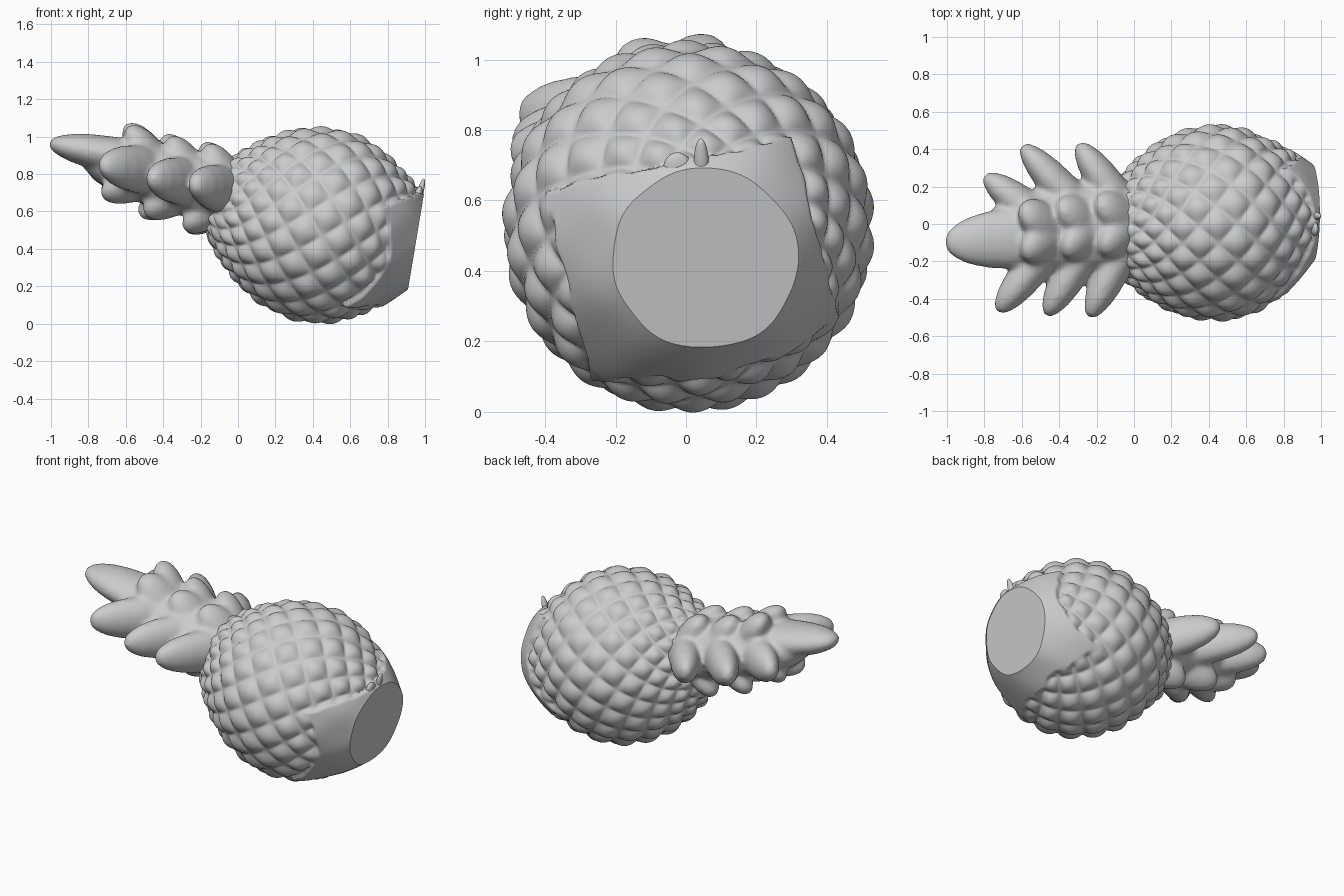
import bpy, bmesh
from math import sin, cos, pi, hypot
from mathutils import Vector as V

if "Cube" in bpy.data.objects:
    bpy.data.objects.remove(bpy.data.objects["Cube"])

# ---------- helpers ----------
def finish(name, bm, angle=1.05):
    bmesh.ops.recalc_face_normals(bm, faces=bm.faces)
    me = bpy.data.meshes.new(name)
    bm.to_mesh(me)
    bm.free()
    ob = bpy.data.objects.new(name, me)
    bpy.context.collection.objects.link(ob)
    bpy.ops.object.select_all(action='DESELECT')
    ob.select_set(True)
    bpy.context.view_layer.objects.active = ob
    bpy.ops.object.shade_smooth_by_angle(angle=angle)
    return ob

def skin(bm, rings):
    n = len(rings[0])
    for a, b in zip(rings, rings[1:]):
        for i in range(n):
            bm.faces.new((a[i], a[(i + 1) % n], b[(i + 1) % n], b[i]))
    bm.faces.new(rings[0][::-1])
    bm.faces.new(rings[-1])

def spline(pts, x):
    # Catmull-Rom lookup of a profile
    i = max(0, min(len(pts) - 2, sum(p[0] <= x for p in pts) - 1))
    p1, p2 = pts[i], pts[i + 1]
    p0, p3 = pts[max(i - 1, 0)], pts[min(i + 2, len(pts) - 1)]
    h = p2[0] - p1[0]
    f = (x - p1[0]) / h
    m1 = (p2[1] - p0[1]) / (p2[0] - p0[0]) * h
    m2 = (p3[1] - p1[1]) / (p3[0] - p1[0]) * h
    return ((2*f**3 - 3*f*f + 1) * p1[1] + (f**3 - 2*f*f + f) * m1
            + (3*f*f - 2*f**3) * p2[1] + (f**3 - f*f) * m2)

LEAF = [(0, .9), (.2, 1), (.45, 1), (.65, .91), (.8, .76), (.9, .57), (.97, .36), (1, .12)]

def leaf(bm, base, tip, up, width, thick):
    base, tip = V(base), V(tip)
    d = (tip - base).normalized()
    side = d.cross(V(up)).normalized()
    nrm = side.cross(d)
    rings = []
    for s, f in LEAF:
        c = base.lerp(tip, s)
        rings.append([bm.verts.new(c + side * (width * f * cos(2*pi*i/16))
                                   + nrm * (thick * f * sin(2*pi*i/16))) for i in range(16)])
    skin(bm, rings)

# ---------- quilted fruit body with a smooth square patch and a flat cut end ----------
C = V((.42, .005, .53))
A = V((.965, .08, -.25)).normalized()
E1 = A.cross(V((0, 1, 0))).normalized()
E2 = A.cross(E1)
PROFILE = [(-.62, .03), (-.59, .13), (-.55, .21), (-.46, .307), (-.35, .397), (-.2, .48),
           (0, .522), (.15, .506), (.28, .452), (.42, .36), (.55, .24), (.66, .11)]
PATCH = [(-.41, .63), (-.27, .09), (.1, .095), (.29, .165), (.44, .27), (.3, .785)]

def inside(y, z):
    # distance inside the convex patch outline
    best = 9
    for (ay, az), (by, bz) in zip(PATCH, PATCH[1:] + PATCH[:1]):
        ey, ez = by - ay, bz - az
        best = min(best, (ey * (z - az) - ez * (y - ay)) / hypot(ey, ez))
    return best

ROWS, SEG, N = 220, 256, 15
ts = [-.62 + 1.28 * i / ROWS for i in range(ROWS + 1)]
rs = [spline(PROFILE, t) for t in ts]
bm = bmesh.new()
rings, s = [], 0
for i, (t, r) in enumerate(zip(ts, rs)):
    slope = (rs[min(i + 1, ROWS)] - rs[max(i - 1, 0)]) / (2 * 1.28 / ROWS)
    if i:
        s += hypot(t - ts[i - 1], r - rs[i - 1]) / max(r, .36)
    shift = V((0, .03, .02)) * max(0, min(1, (t - .3) / .25))
    ring = []
    for j in range(SEG):
        th = 2 * pi * j / SEG
        rad = E1 * cos(th) + E2 * sin(th)
        p = C + A * t + rad * r + shift
        nrm = (rad - A * slope).normalized()
        u, v = N * (th + s) / 2, N * (th - s) / 2
        h = -.022 + .031 * ((sin(u) * sin(v)) ** 2 + .004) ** .36
        if t < -.5:
            h *= .5
        if t > .1:
            wob = .004 * sin(p.y * 23 + 1) + .003 * sin(p.z * 31)
            edge = min(inside(p.y, p.z) + wob, (t - .22) * .8)
            k = max(0, min(1, edge / .012))
            h = h * (1 - k) + k * (.010 + .004 * sin(p.y * 19) * sin(p.z * 23))
        ring.append(bm.verts.new(p + nrm * h))
    rings.append(ring)
skin(bm, rings)
bmesh.ops.bisect_plane(bm, geom=bm.verts[:] + bm.edges[:] + bm.faces[:],
                       plane_co=V((.95, .065, .43)), plane_no=V((.986, 0, -.164)),
                       clear_outer=True)
rim = [e for e in bm.edges if e.is_boundary]
bmesh.ops.holes_fill(bm, edges=rim, sides=0)
body = finish("fruit_body", bm, 1.0)
# keep the rim of the flat cut crisp
cap = max(body.data.polygons, key=lambda p: p.area)
cap.use_smooth = False

# ---------- small torn burrs above the cut end ----------
bm = bmesh.new()
leaf(bm, (.955, .045, .64), (.995, .042, .775), (1, 0, 0), .022, .018)
leaf(bm, (.95, -.015, .64), (.975, -.03, .735), (1, 0, 0), .045, .022)
finish("cut_burrs", bm)

# ---------- leafy crown: core, three rings of leaves and a tip leaf ----------
bm = bmesh.new()
leaf(bm, (.08, .0, .67), (-.83, -.06, .89), (0, 0, 1), .25, .18)
leaf(bm, (-.4, -.06, .85), (-1.01, -.1, .965), (0, 0, 1), .165, .1)
RINGS = [  # root on the axis, then leaf tips around it
    ((.0, 0, .7), [(-.19, .12, .96), (-.17, -.13, .95), (-.3, .43, .77),
                   (-.24, -.5, .75), (-.28, .12, .5), (-.29, -.13, .51)]),
    ((-.2, -.02, .75), [(-.4, .1, 1.0), (-.37, -.14, .99), (-.6, .42, .82),
                        (-.47, -.49, .78), (-.53, .12, .59), (-.5, -.15, .59)]),
    ((-.4, -.05, .81), [(-.6, .08, 1.06), (-.59, -.15, 1.05), (-.8, .26, .84),
                        (-.73, -.47, .85), (-.73, .05, .7), (-.73, -.17, .69)])]
for root, tips in RINGS:
    for tip in tips:
        side = abs(tip[1]) > .2
        out = V((0, tip[1] - root[1], tip[2] - root[2]))
        leaf(bm, root, tip, out, .13 if side else .12, .098 if side else .088)
crown = finish("leaf_crown", bm, 3.1)
rm = crown.modifiers.new("blend", 'REMESH')
rm.mode = 'VOXEL'
rm.voxel_size = .013
rm.use_smooth_shade = True
sm = crown.modifiers.new("soften", 'SMOOTH')
sm.factor = .5
sm.iterations = 16
